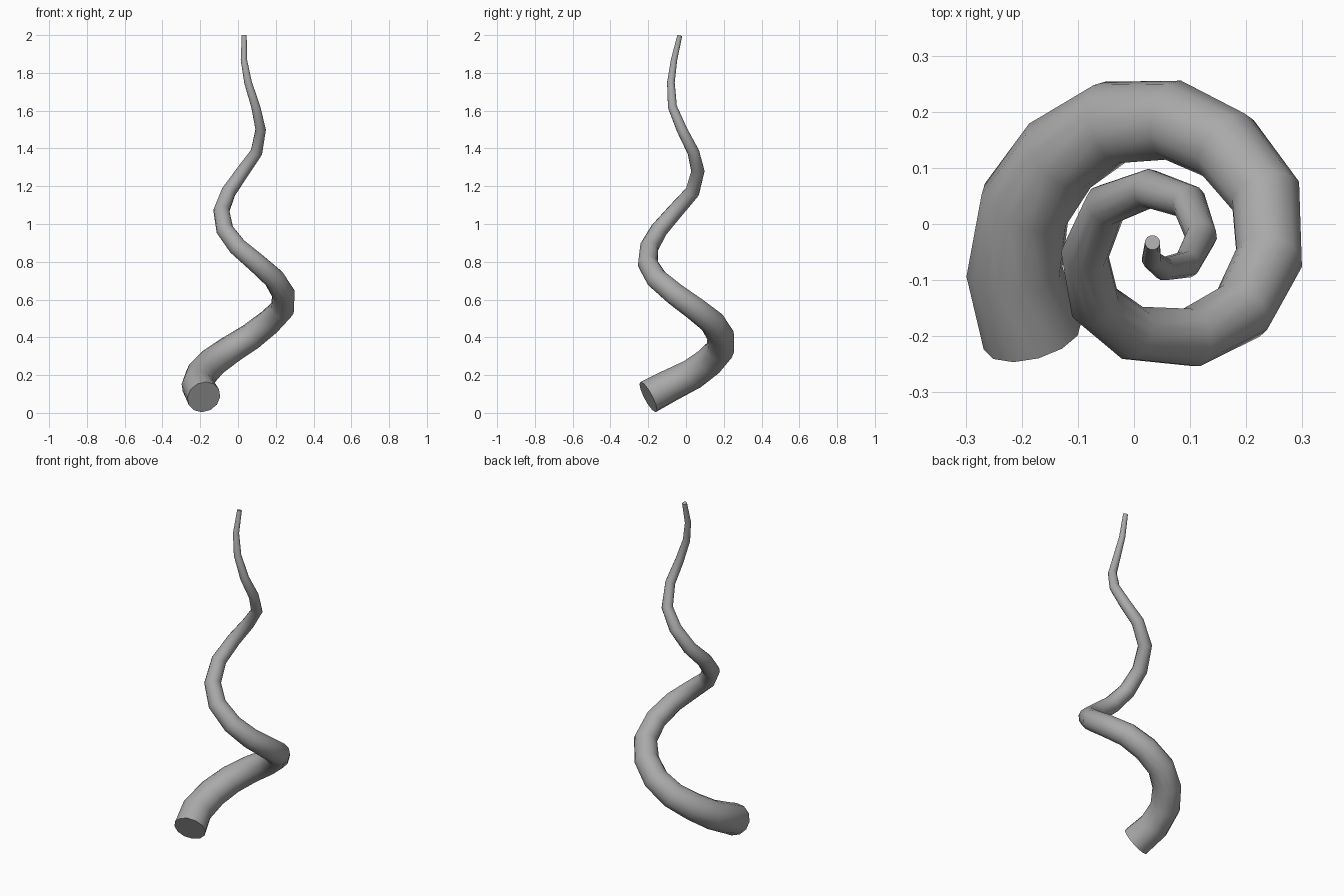
import bpy

if "Cube" in bpy.data.objects:
    bpy.data.objects.remove(bpy.data.objects["Cube"])

# Centre line of the spiral tendril: x, y, z for each ring, bottom to tip
path = [
    (-.181, -.200, .084), (-.213, -.085, .145), (-.194, .034, .205), (-.132, .122, .27),
    (-.040, .181, .335), (.070, .185, .405), (.165, .139, .48), (.235, .050, .55),
    (.241, -.060, .63), (.192, -.155, .71), (.103, -.202, .79), (-.003, -.194, .88),
    (-.070, -.142, .97), (-.088, -.055, 1.07), (-.050, .034, 1.17), (.027, .063, 1.28),
    (.098, .039, 1.38), (.120, -.022, 1.50), (.094, -.072, 1.62), (.053, -.080, 1.75),
    (.031, -.063, 1.87), (.033, -.033, 1.998),
]
BASE_R, TIP_R = .090, .0135

# Tapered tube with twelve sides and closed ends
curve = bpy.data.curves.new("spiral_tendril", 'CURVE')
curve.dimensions = '3D'
curve.bevel_depth = 1.0
curve.bevel_resolution = 4
curve.use_fill_caps = True
spline = curve.splines.new('POLY')
spline.points.add(len(path) - 1)
for i, (point, co) in enumerate(zip(spline.points, path)):
    point.co = (*co, 1)
    point.radius = BASE_R + (TIP_R - BASE_R) * i / (len(path) - 1)

# Darker grey surface
grey = bpy.data.materials.new("dark_grey")
grey.diffuse_color = (.4, .4, .4, 1)
grey.use_nodes = True
grey.node_tree.nodes["Principled BSDF"].inputs["Base Color"].default_value = grey.diffuse_color
curve.materials.append(grey)

tendril = bpy.data.objects.new("spiral_tendril", curve)
bpy.context.collection.objects.link(tendril)
bpy.context.view_layer.objects.active = tendril
tendril.select_set(True)
bpy.ops.object.convert(target='MESH')

# Smooth sides, crisp end caps
bpy.ops.object.shade_smooth_by_angle(angle=1.1)
